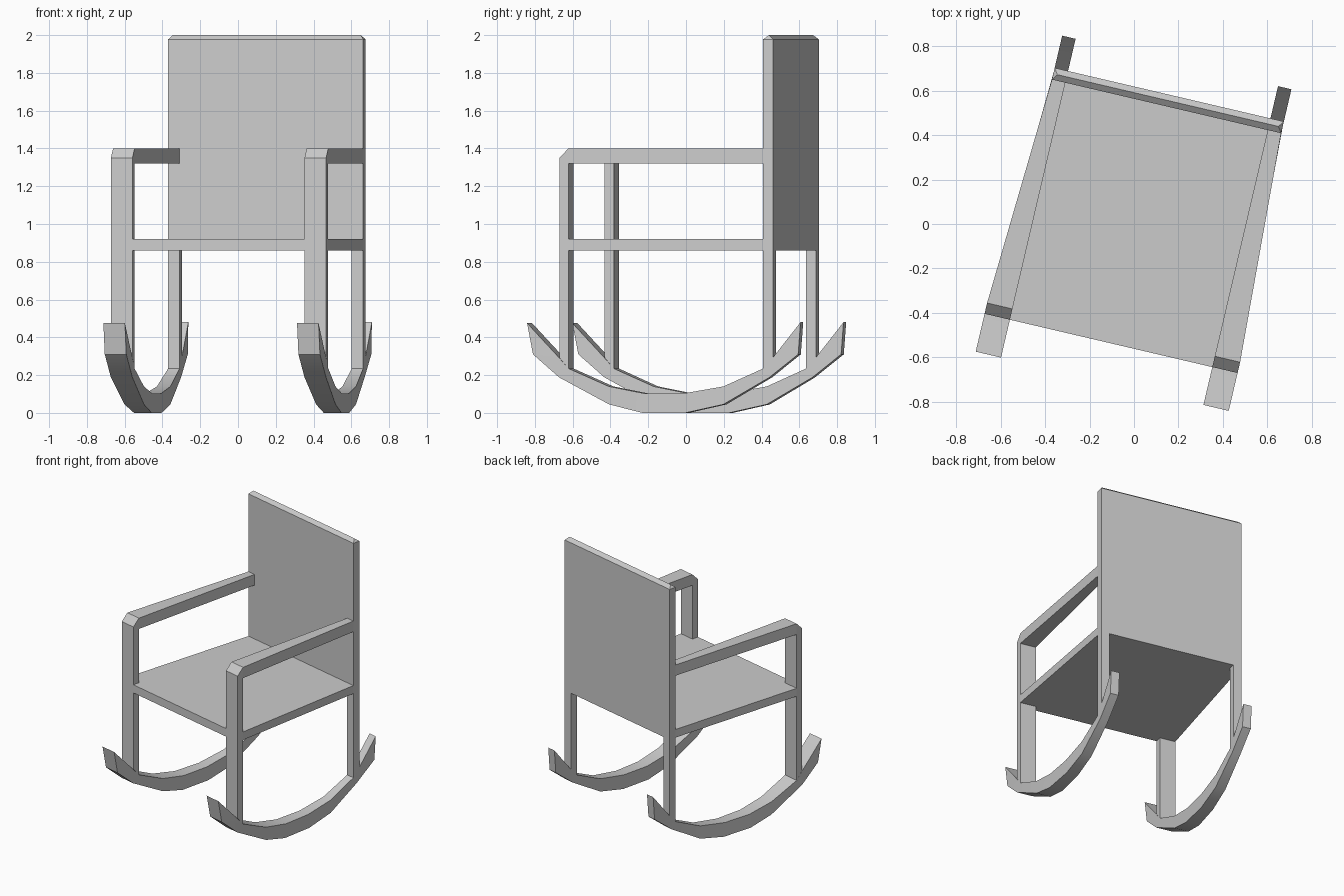
import bpy, bmesh, math

if "Cube" in bpy.data.objects:
    bpy.data.objects.remove(bpy.data.objects["Cube"])

TURN = math.radians(-13.17)      # the whole chair is turned slightly
ORIGIN = (0.0214, -0.005, 0)
INNER = 0.468                    # inner plane of the side frames


def outer(y):
    """Half width of the chair: wide at the front, narrower at the back."""
    t = min(max((y + 0.497) / 1.046, 0), 1)
    return 0.585 + (0.53 - 0.585) * t


def finish(name, bm, mirror=False, smooth=False):
    bmesh.ops.remove_doubles(bm, verts=bm.verts, dist=1e-5)
    bmesh.ops.recalc_face_normals(bm, faces=bm.faces)
    mesh = bpy.data.meshes.new(name)
    bm.to_mesh(mesh)
    bm.free()
    ob = bpy.data.objects.new(name, mesh)
    bpy.context.collection.objects.link(ob)
    ob.location = ORIGIN
    ob.rotation_euler[2] = TURN
    if mirror:
        ob.modifiers.new("Mirror", 'MIRROR').use_axis[0] = True
    if smooth:
        bpy.ops.object.select_all(action='DESELECT')
        ob.select_set(True)
        bpy.context.view_layer.objects.active = ob
        bpy.ops.object.shade_smooth_by_angle(angle=math.radians(30))
    return ob


def loft(name, low, high, inner=INNER, smooth=False):
    """Solid between a lower and an upper (y, z) line; inner=None spans both sides."""
    bm = bmesh.new()
    rings = []
    for (yl, zl), (yh, zh) in zip(low, high):
        il = -outer(yl) if inner is None else inner
        ih = -outer(yh) if inner is None else inner
        rings.append([bm.verts.new(p) for p in (
            (il, yl, zl), (outer(yl), yl, zl), (outer(yh), yh, zh), (ih, yh, zh))])
    for a, b in zip(rings, rings[1:]):
        for i in range(4):
            j = (i + 1) % 4
            bm.faces.new((a[i], a[j], b[j], b[i]))
    # close the ends unless they taper to an edge
    for k in (0, -1):
        if low[k] != high[k]:
            bm.faces.new(rings[k])
    return finish(name, bm, inner is not None, smooth)


# Curved rockers with pointed tips
loft("rockers",
     [(-.722, .475), (-.69, .31), (-.548, .188), (-.279, .045), (-.1, 0),
      (.13, 0), (.335, .045), (.583, .188), (.739, .31), (.752, .48)],
     [(-.722, .475), (-.551, .295), (-.497, .235), (-.28, .14), (-.09, .103),
      (.12, .103), (.335, .14), (.549, .235), (.603, .295), (.752, .48)],
     smooth=True)

# Legs
loft("front_legs", [(-.547, .293), (-.497, .235)], [(-.547, 1.32), (-.497, 1.32)])
loft("back_legs", [(.549, .235), (.603, .295)], [(.549, .86), (.603, .86)])

# Armrests with a chamfered front corner
loft("armrests", [(-.547, 1.32), (-.497, 1.32), (.549, 1.32)],
     [(-.547, 1.35), (-.497, 1.4), (.549, 1.4)])

# Seat
loft("seat", [(-.547, .86), (-.497, .86), (.549, .86)],
     [(-.547, .92), (-.497, .92), (.549, .92)], inner=None)

# Back panel with a low hipped top edge
bm = bmesh.new()
corners = [(-.53, .549), (.53, .549), (.53, .603), (-.53, .603)]
base = [bm.verts.new((x, y, .86)) for x, y in corners]
top = [bm.verts.new((x, y, 1.978)) for x, y in corners]
left, right = [bm.verts.new((x, .576, 2.0)) for x in (-.511, .511)]
bm.faces.new(base)
for i in range(4):
    j = (i + 1) % 4
    bm.faces.new((base[i], base[j], top[j], top[i]))
bm.faces.new((top[0], top[1], right, left))
bm.faces.new((top[2], top[3], left, right))
bm.faces.new((top[1], top[2], right))
bm.faces.new((top[3], top[0], left))
finish("back_panel", bm)
